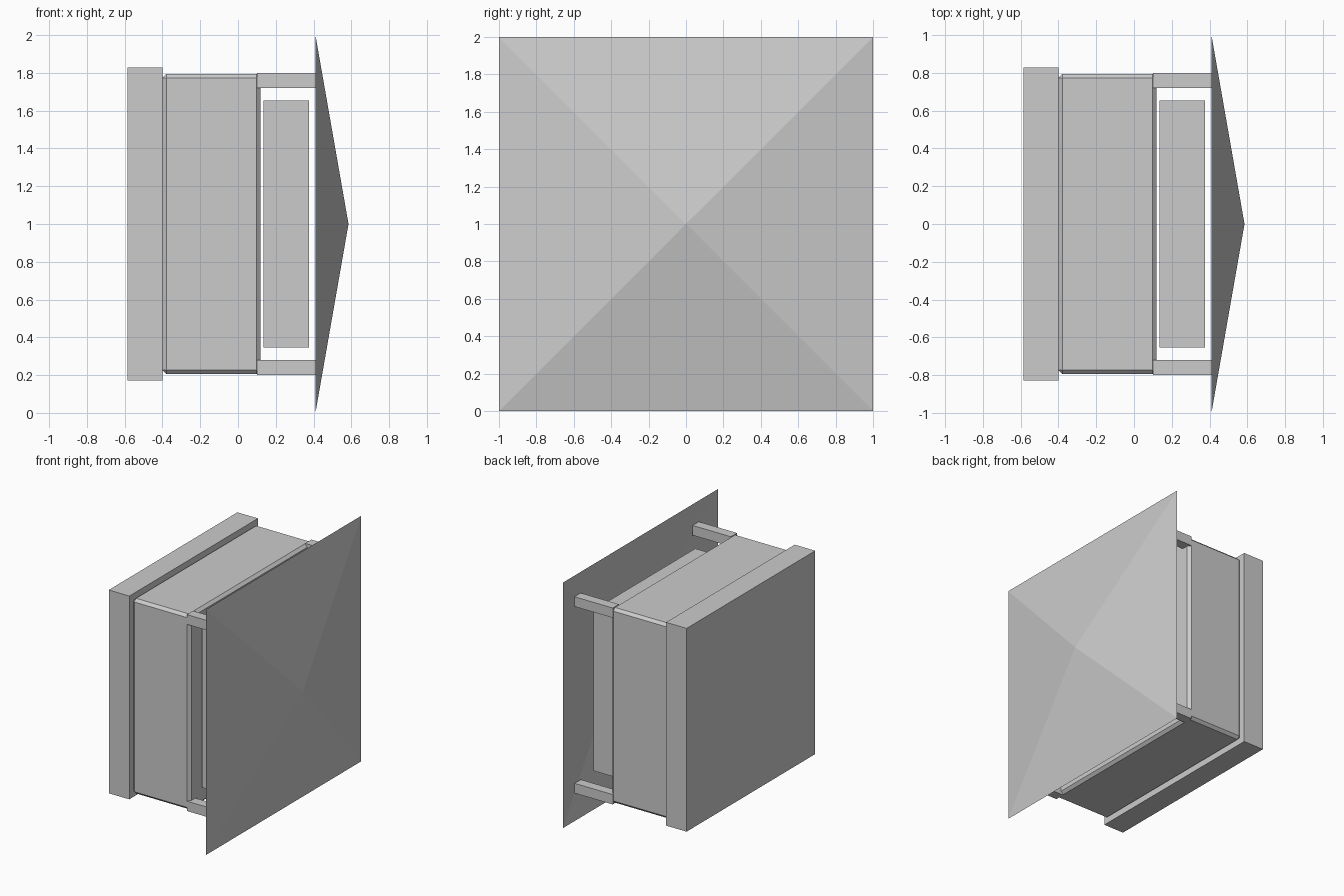
import bpy, bmesh
from mathutils import Vector

if "Cube" in bpy.data.objects:
    bpy.data.objects.remove(bpy.data.objects["Cube"])

# Single light grey material
grey = bpy.data.materials.new("light_grey")
grey.diffuse_color = (0.6, 0.6, 0.6, 1)
grey.use_nodes = True
grey.node_tree.nodes["Principled BSDF"].inputs["Base Color"].default_value = grey.diffuse_color


def finish(name, bm):
    mesh = bpy.data.meshes.new(name)
    bm.to_mesh(mesh)
    bm.free()
    mesh.materials.append(grey)
    obj = bpy.data.objects.new(name, mesh)
    bpy.context.collection.objects.link(obj)
    return obj


def box(name, x0, x1, half, cy=0.0, cz=1.0, bevel=0.0):
    """Square block lying along x."""
    bm = bmesh.new()
    bmesh.ops.create_cube(bm, size=1)
    for v in bm.verts:
        v.co = Vector(((x0 + x1) / 2 + v.co.x * (x1 - x0),
                       cy + v.co.y * 2 * half, cz + v.co.z * 2 * half))
    if bevel:
        bmesh.ops.bevel(bm, geom=bm.edges[:], offset=bevel, segments=1,
                        profile=0.5, affect='EDGES')
    return finish(name, bm)


# Back slab, chamfered body and floating inner panel
box("base_slab", -0.585, -0.40, 0.828)
box("body", -0.40, 0.12, 0.795, bevel=0.022)
box("inner_panel", 0.135, 0.375, 0.655)

# Four corner posts reaching inside the hollow cap
for i, (sy, sz) in enumerate([(-1, -1), (1, -1), (1, 1), (-1, 1)]):
    box(f"corner_post_{i + 1}", 0.10, 0.444, 0.04, sy * 0.76, 1 + sz * 0.76)

# Open pyramid cap pointing along +x
bm = bmesh.new()
tip = bm.verts.new((0.585, 0, 1))
rim = [bm.verts.new((0.41, y, z)) for y, z in [(-1, 0), (1, 0), (1, 2), (-1, 2)]]
for i in range(4):
    bm.faces.new((rim[i], rim[(i + 1) % 4], tip))
finish("pyramid_cap", bm)
